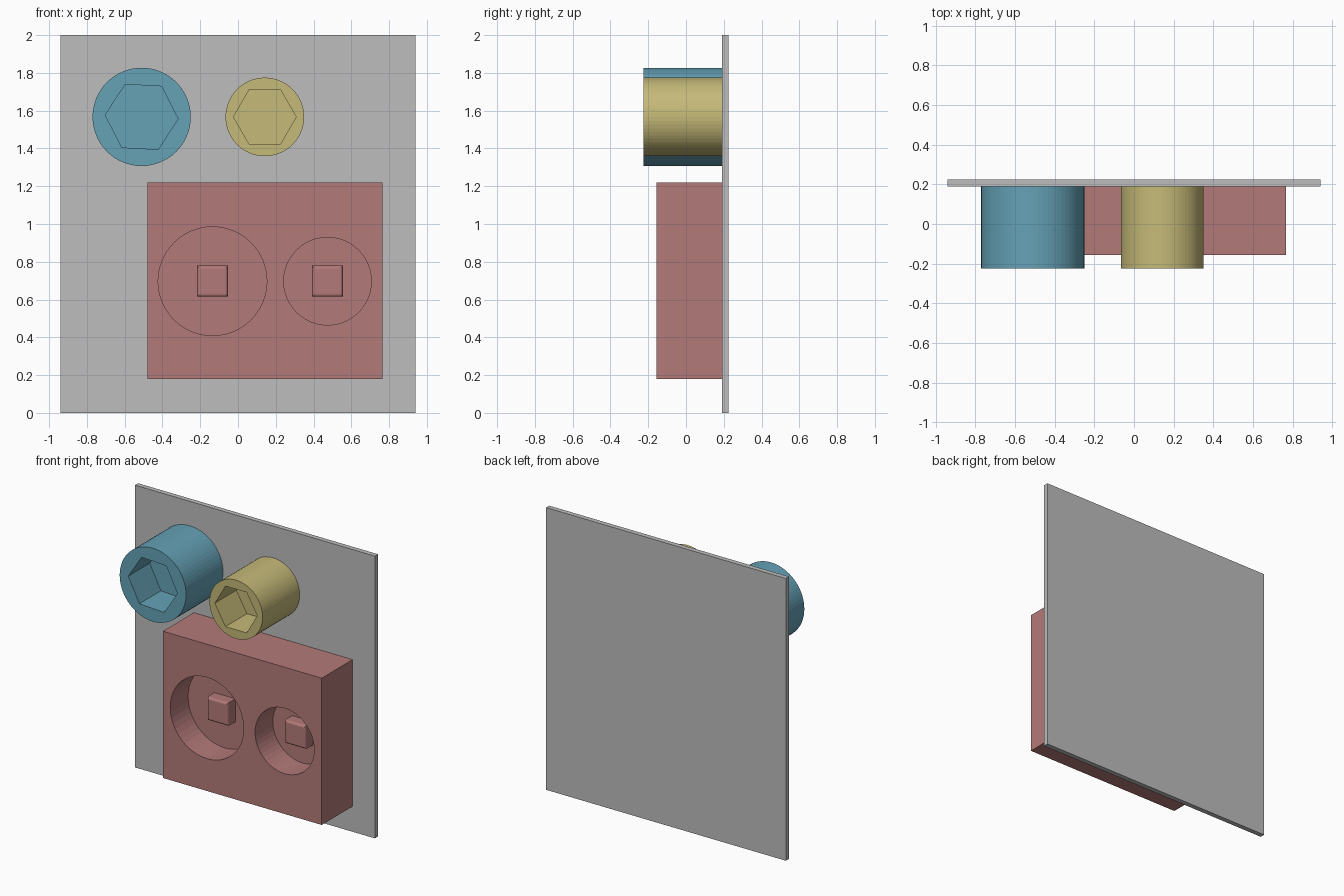
import bpy, bmesh, math
from mathutils import Matrix

if "Cube" in bpy.data.objects:
    bpy.data.objects.remove(bpy.data.objects["Cube"])


def material(name, rgb):
    m = bpy.data.materials.new(name)
    m.diffuse_color = (*rgb, 1)
    m.use_nodes = True
    m.node_tree.nodes["Principled BSDF"].inputs["Base Color"].default_value = m.diffuse_color
    return m


GREY = material("grey", (0.51, 0.51, 0.51))
RED = material("dusty_red", (0.45, 0.195, 0.19))
BLUE = material("soft_blue", (0.13, 0.36, 0.47))
YELLOW = material("sand_yellow", (0.56, 0.49, 0.19))

PLATE_Y = 0.19   # front face of the backing plate


def finish(name, bm, mat):
    me = bpy.data.meshes.new(name)
    bmesh.ops.recalc_face_normals(bm, faces=bm.faces)
    bm.to_mesh(me)
    bm.free()
    ob = bpy.data.objects.new(name, me)
    bpy.context.collection.objects.link(ob)
    if mat:
        me.materials.append(mat)
    return ob


def box(name, x0, x1, y0, y1, z0, z1, mat, front_bevel=0):
    bm = bmesh.new()
    m = Matrix.Translation(((x0 + x1) / 2, (y0 + y1) / 2, (z0 + z1) / 2))
    bmesh.ops.create_cube(bm, size=1, matrix=m @ Matrix.Diagonal((x1 - x0, y1 - y0, z1 - z0, 1)))
    if front_bevel:
        edges = [e for e in bm.edges if all(v.co.y < y0 + 1e-4 for v in e.verts)]
        bmesh.ops.bevel(bm, geom=edges, offset=front_bevel, segments=4,
                        profile=0.5, affect='EDGES')
    return finish(name, bm, mat)


def prism(name, x, z, r, y0, y1, sides, mat=None, turn=0):
    """Prism along y, with its first corner turned by an angle in the xz plane."""
    bm = bmesh.new()
    ring = [bm.verts.new((x + r * math.cos(turn + math.tau * i / sides), y0,
                          z + r * math.sin(turn + math.tau * i / sides))) for i in range(sides)]
    face = bm.faces.new(ring)
    ext = bmesh.ops.extrude_face_region(bm, geom=[face], use_keep_orig=True)
    for v in ext["geom"]:
        if isinstance(v, bmesh.types.BMVert):
            v.co.y = y1
    return finish(name, bm, mat)


def cut(target, cutter):
    mod = target.modifiers.new("cut", 'BOOLEAN')
    mod.operation = 'DIFFERENCE'
    mod.solver = 'EXACT'
    mod.object = cutter
    cutter.hide_render = True
    bpy.context.view_layer.objects.active = target
    bpy.ops.object.modifier_apply(modifier=mod.name)
    bpy.data.objects.remove(cutter)


# backing plate
box("backing_plate", -0.94, 0.94, PLATE_Y, 0.225, 0, 2, GREY)

# block with two round wells, each holding a square peg
block = box("well_block", -0.48, 0.765, -0.155, PLATE_Y, 0.18, 1.22, RED)
for side, x, r in (("left", -0.135, 0.288), ("right", 0.474, 0.232)):
    z, h = 0.697, 0.082
    cut(block, prism("well_cutter", x, z, r, -0.3, 0.045, 48))
    box(side + "_peg", x - h, x + h, -0.04, 0.05, z - h, z + h, RED, front_bevel=0.016)

# round knobs with hexagonal sockets
for name, x, r, hex_r, turn, mat in (
        ("large_knob", -0.51, 0.26, 0.193, -3, BLUE),
        ("small_knob", 0.142, 0.208, 0.166, 0, YELLOW)):
    knob = prism(name, x, 1.567, r, -0.225, PLATE_Y, 64, mat)
    cut(knob, prism("hex_cutter", x, 1.567, hex_r, -0.4, 0.015, 6, turn=math.radians(turn)))
